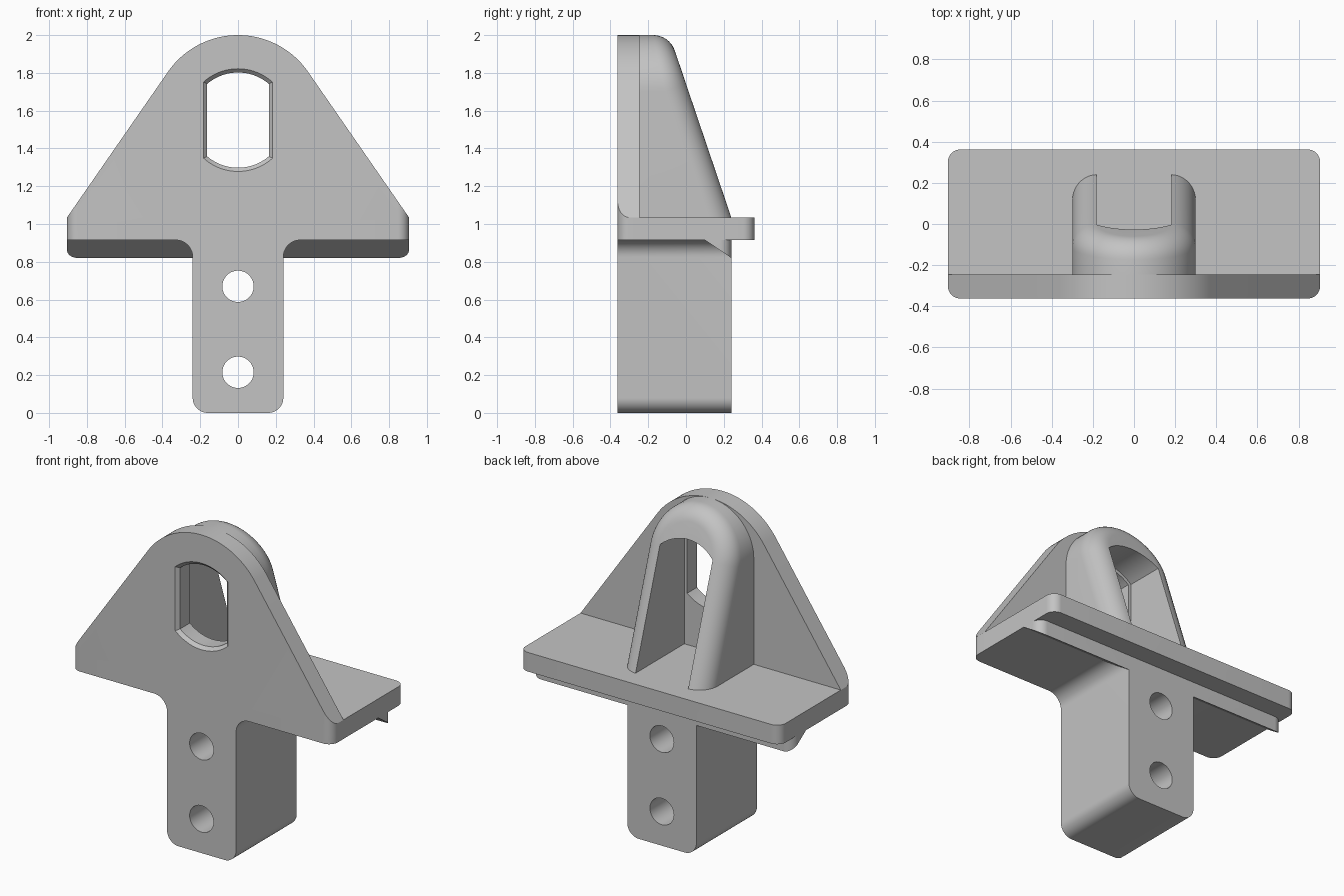
import bpy, bmesh
from math import sin, cos, pi, asin, atan2, sqrt
from mathutils import Vector

if "Cube" in bpy.data.objects:
    bpy.data.objects.remove(bpy.data.objects["Cube"])

GREY = bpy.data.materials.new("plain_grey")
GREY.use_nodes = True
COLOUR = (0.55, 0.55, 0.55, 1)
GREY.diffuse_color = COLOUR
GREY.node_tree.nodes["Principled BSDF"].inputs["Base Color"].default_value = COLOUR

W, D = 0.905, 0.362            # half width and half depth
PLATE_BACK = -0.245
SHELF_LOW, SHELF_TOP = 0.915, 1.035
POST_BACK = 0.24


def loft(name, rings):
    """Closed solid through matching rings of points."""
    bm = bmesh.new()
    loops = [[bm.verts.new(p) for p in ring] for ring in rings]
    n = len(loops[0])
    for a, b in zip(loops, loops[1:]):
        for i in range(n):
            j = (i + 1) % n
            bm.faces.new((a[i], a[j], b[j], b[i]))
    bm.faces.new(loops[0])
    bm.faces.new(loops[-1][::-1])
    bmesh.ops.recalc_face_normals(bm, faces=bm.faces)
    mesh = bpy.data.meshes.new(name)
    bm.to_mesh(mesh)
    bm.free()
    mesh.materials.append(GREY)
    ob = bpy.data.objects.new(name, mesh)
    bpy.context.collection.objects.link(ob)
    return ob


def prism(name, profile, axis, lo, hi):
    """Extrude a 2D profile along x, y or z."""
    place = {"x": lambda a, b, t: (t, a, b),
             "y": lambda a, b, t: (a, t, b),
             "z": lambda a, b, t: (a, b, t)}[axis]
    return loft(name, [[place(a, b, t) for a, b in profile] for t in (lo, hi)])


def combine(ob, other, operation):
    """Apply a boolean and drop the second solid."""
    mod = ob.modifiers.new("join", "BOOLEAN")
    mod.operation, mod.solver, mod.object = operation, "EXACT", other
    bpy.context.view_layer.objects.active = ob
    bpy.ops.object.modifier_apply(modifier=mod.name)
    bpy.data.objects.remove(other)


def arc(cx, cy, r, start, end, n=12):
    return [(cx + r * cos(start + (end - start) * i / n),
             cy + r * sin(start + (end - start) * i / n)) for i in range(n + 1)]


def mirrored(half):
    """Add the -x half to a right-hand outline, skipping points on the axis."""
    return half + [(-x, z) for x, z in reversed(half) if abs(x) > 1e-6]


def rounded_block(y0, y1, r=0.06):
    half = arc(W - r, y0 + r, r, -pi / 2, 0) + arc(W - r, y1 - r, r, 0, pi / 2)
    return prism("rounded_block", mirrored(half), "z", -0.5, 2.5)


def window_outline(half, r, zc=1.55):
    """Circle with flattened left and right sides."""
    a = asin(half / r)
    return (arc(0, zc, r, pi / 2 - a, pi / 2 + a, 24)
            + arc(0, zc, r, -pi / 2 - a, -pi / 2 + a, 24))


# front plate: triangle with a rounded crown
R = 0.451
tilt = atan2(0.535, 0.765)
plate = mirrored([(W, SHELF_LOW), (W, SHELF_TOP)] + arc(0, 2 - R, R, tilt, pi / 2, 24))
body = prism("bracket_body", plate, "y", -D, PLATE_BACK)

# shelf, then vertical corners rounded together with the plate
shelf = prism("shelf", [(-W, -D), (W, -D), (W, D), (-W, D)], "z", SHELF_LOW, SHELF_TOP)
combine(body, shelf, "UNION")
combine(body, rounded_block(-D, D), "INTERSECT")

# wedge lip under the shelf
lip = prism("lip", [(0.026, 0.965), (POST_BACK, 0.965), (POST_BACK, 0.82), (0.10, SHELF_LOW)],
            "x", -W, W)
combine(lip, rounded_block(-D, POST_BACK), "INTERSECT")
combine(body, lip, "UNION")

# post with rounded foot and filleted shoulders
post = mirrored(arc(0.16, 0.08, 0.08, -pi / 2, 0)
                + arc(0.33, SHELF_LOW - 0.09, 0.09, pi, pi / 2) + [(0.33, 0.97)])
combine(body, prism("post", post, "y", -D, POST_BACK), "UNION")

# two bolt holes
for z in (0.215, 0.67):
    hole = arc(0, z, 0.083, 0, 2 * pi, 48)[:-1]
    combine(body, prism("bolt_hole", hole, "y", -1, 1), "DIFFERENCE")

# window through the plate with a chamfered front rim
rings = [[(x, y, z) for x, z in window_outline(0.163 + g, 0.252 + g)]
         for y, g in ((-D - 0.02, 0.04), (-D + 0.02, 0), (-0.1, 0))]
combine(body, loft("window_cutter", rings), "DIFFERENCE")

# back arch: rolled edge between its outer wall and its sloping back
r, outer, slope = 0.12, 0.30, 0.339
length = sqrt(1 + slope ** 2)
back = Vector((0, 1, slope)) / length
spine = [(0, 0.95)] + [(a, 2 - outer) for a in [pi * i / 40 for i in range(41)]] + [(pi, 0.95)]


def arch_ring(t=None):
    ring = []
    for a, zc in spine:
        n = Vector((cos(a), 0, sin(a)))
        c = Vector((0, 0, zc)) + n * (outer - r)
        c.y = POST_BACK - (c.z - SHELF_TOP) * slope - r * length
        p = c + r * (n if t is None else n.slerp(back, t))
        if t is None:
            p.y = PLATE_BACK
        ring.append(p)
    return ring


arch = loft("back_arch", [arch_ring()] + [arch_ring(i / 10) for i in range(11)])
top = [p for p in window_outline(0.183, 0.272) if p[1] > 1.6]
opening = [(-0.183, 0.8), (0.183, 0.8)] + top
combine(arch, prism("arch_opening", opening, "y", -1, 1), "DIFFERENCE")

# smooth curves, sharp edges
for ob in (body, arch):
    bpy.ops.object.select_all(action="DESELECT")
    ob.select_set(True)
    bpy.context.view_layer.objects.active = ob
    bpy.ops.object.shade_smooth_by_angle(angle=pi / 7)
